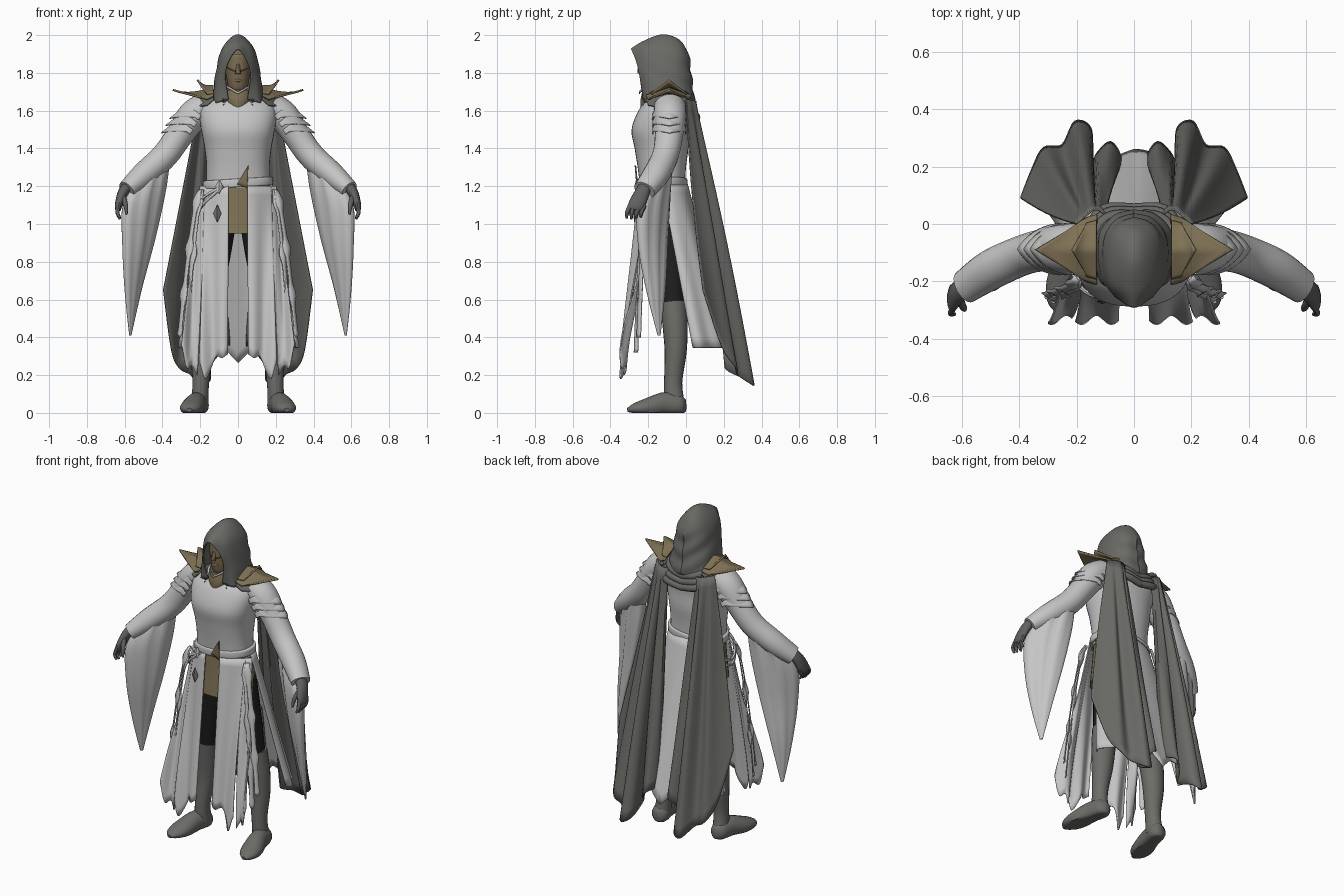
import bpy, bmesh, math
from mathutils import Vector as V

def material(name, c):
    m = bpy.data.materials.new(name)
    m.diffuse_color = (*c, 1)
    return m

WHITE = material("pale cloth", (0.56, 0.56, 0.56))
GREY = material("dark grey cloth", (0.14, 0.14, 0.13))
LEATHER = material("boot leather", (0.15, 0.15, 0.14))
GLOVE = material("glove grey", (0.12, 0.12, 0.117))
BROWN = material("bronze brown", (0.21, 0.165, 0.09))
SKIN = material("shaded face", (0.19, 0.135, 0.075))
BLACK = material("black trousers", (0.014, 0.014, 0.015))

def key(tab, t):
    """Smooth curve through the rows of a table, t in 0..1."""
    n = len(tab) - 1
    i = max(0, min(int(t * n), n - 1))
    f = t * n - i
    a, b, c, d = (tab[max(0, min(n, j))] for j in (i - 1, i, i + 1, i + 2))
    return [0.5 * (2*q + (r - p)*f + (2*p - 5*q + 4*r - s)*f*f + (3*q - p - 3*r + s)*f**3)
            for p, q, r, s in zip(a, b, c, d)]

def surface(name, f, nu, nv, mat, closed=False, mirror=False, thick=0.0):
    """Grid surface from f(u, v); closed ones wrap in u and get end caps."""
    bm = bmesh.new()
    cols = nu if closed else nu + 1
    g = [[bm.verts.new(f(i / nu, j / nv)) for i in range(cols)] for j in range(nv + 1)]
    for j in range(nv):
        for i in range(nu):
            k = (i + 1) % cols
            bm.faces.new((g[j][i], g[j][k], g[j + 1][k], g[j + 1][i]))
    if closed:
        bm.faces.new(g[0])
        bm.faces.new(g[-1][::-1])
    bmesh.ops.recalc_face_normals(bm, faces=bm.faces)
    me = bpy.data.meshes.new(name)
    bm.to_mesh(me)
    bm.free()
    ob = bpy.data.objects.new(name, me)
    bpy.context.collection.objects.link(ob)
    me.materials.append(mat)
    if thick:
        s = ob.modifiers.new("thickness", 'SOLIDIFY')
        s.thickness, s.offset = thick, 0
    if mirror:
        ob.modifiers.new("mirror", 'MIRROR')
    return ob

def loft(name, tab, mat, n=36, nv=24, p=1.0, tilt=0.0, mirror=False):
    """Horizontal oval rings: rows of z, cx, cy, rx, ry."""
    def f(u, v):
        z, cx, cy, rx, ry = key(tab, v)
        c, s = math.cos(u * math.tau), math.sin(u * math.tau)
        x = cx + rx * math.copysign(abs(c)**p, c)
        return x, cy + ry * math.copysign(abs(s)**p, s), z + tilt * x
    return surface(name, f, n, nv, mat, True, mirror)

def tube(name, tab, mat, n=16, nv=16, ref=(0, 1, 0), mirror=True, floor=None):
    """Round limb along a path: rows of x, y, z, side radius, depth radius."""
    def f(u, v):
        q = key(tab, v)
        t = (V(key(tab, min(1, v + .02))[:3]) - V(key(tab, max(0, v - .02))[:3])).normalized()
        a = t.cross(V(ref)).normalized()
        b = a.cross(t)
        w = V(q[:3]) + a * q[3] * math.cos(u * math.tau) + b * q[4] * math.sin(u * math.tau)
        if floor is not None:
            w.z = max(w.z, floor)
        return w
    return surface(name, f, n, nv, mat, True, mirror)

# torso, belt and hip wrap
loft("tunic_body", [(1.19, 0, -.125, .17, .118), (1.3, 0, -.128, .167, .128), (1.4, 0, -.13, .177, .142),
     (1.5, 0, -.138, .195, .15), (1.6, 0, -.112, .205, .14), (1.66, 0, -.09, .17, .115),
     (1.7, 0, -.09, .07, .07)], WHITE, p=.85)
loft("belt", [(1.195, 0, -.125, .172, .12), (1.2, 0, -.125, .185, .132), (1.235, 0, -.125, .185, .132),
     (1.24, 0, -.125, .17, .12)], WHITE, p=.9, tilt=.06)
loft("hip_wrap", [(1.2, 0, -.125, .165, .116), (1.08, 0, -.12, .175, .13), (.95, 0, -.12, .185, .145)], BROWN, p=.9)
surface("sash_tip", lambda u, v: (.055 - .055*v*(1 - u) - .005*v, -.268 + .01*v, 1.31 - .1*v - .02*u*v),
        4, 6, BROWN, thick=.008)

# legs and boots
tube("trouser_leg", [(.085, -.1, 1.08, .085, .09), (.12, -.09, .85, .083, .08), (.16, -.07, .56, .066, .066)], BLACK)
tube("boot_shaft", [(.163, -.067, .585, .072, .07), (.18, -.057, .45, .07, .066), (.19, -.055, .32, .062, .058),
     (.197, -.068, .16, .044, .048), (.203, -.06, .04, .047, .055)], LEATHER, n=20)
tube("boot_foot", [(.2, .0, .04, .02, .03), (.203, -.03, .04, .05, .055), (.22, -.11, .045, .052, .065),
     (.242, -.2, .03, .062, .05), (.255, -.27, .022, .05, .03), (.258, -.31, .015, .015, .01)],
     LEATHER, n=20, ref=(0, 0, 1), floor=0)

# sleeves, hanging sleeve tails and hands
tube("sleeve", [(.17, -.085, 1.62, .08, .085), (.24, -.085, 1.57, .082, .085), (.31, -.09, 1.47, .072, .075),
     (.39, -.11, 1.36, .07, .07), (.5, -.16, 1.26, .066, .07), (.59, -.22, 1.18, .05, .06)], WHITE, n=20, nv=24)
TAIL = [(.36, -.09, .53, -.17, 1.31, .05), (.385, -.09, .605, -.245, 1.14, .055), (.44, -.1, .607, -.245, .9, .042),
        (.51, -.11, .595, -.205, .65, .025), (.565, -.135, .575, -.15, .41, .004)]
def tail(u, v):
    x0, y0, x1, y1, z, t = key(TAIL, v)
    c, s = math.cos(u * math.tau), math.sin(u * math.tau)
    t *= 1 + .12 * math.sin(c * 9)
    d = V((x1 - x0, y1 - y0, 0)).normalized()
    return (x0 + x1)/2 + c*(x1 - x0)/2 - d.y*s*t, (y0 + y1)/2 + c*(y1 - y0)/2 + d.x*s*t, z - .05*c*(1 - v)
surface("sleeve_tail", tail, 32, 20, WHITE, True, True)
tube("hand", [(.585, -.215, 1.2, .03, .035), (.612, -.235, 1.16, .027, .04), (.632, -.262, 1.1, .02, .044),
     (.634, -.268, 1.075, .015, .038)], GLOVE)
for k in range(4):
    y = -.3 + .025 * k
    tube("finger", [(.632, y + .005, 1.1, .012, .012), (.638, y - .012, 1.06, .011, .011),
         (.625, y - .014, 1.025 + .006*abs(k - 1), .006, .006)], GLOVE, n=8, nv=6)
tube("thumb", [(.61, -.26, 1.15, .015, .015), (.595, -.29, 1.1, .013, .013), (.59, -.3, 1.05, .006, .006)], GLOVE, n=8, nv=6)

# pointed layers on the upper arms
D, N = V((.6, 0, -.8)), V((.8, 0, .6))
for k in range(3):
    P = V((.2 + .022*k, -.088, 1.58 - .038*k))
    def layer(u, v, P=P):
        a = (u - .5) * 3.4
        peak = max(0, 1 - abs(a) / 1.4)
        return P + D*v*(.03 + .085*peak) + (N*math.cos(a) + V((0, 1, 0))*math.sin(a))*(.086 + v*(.002 + .028*peak**2))
    surface("arm_layer", layer, 24, 4, WHITE, mirror=True, thick=.006)

# shoulder guards: grey base and two bronze tiers
for name, mat, dz, grow, reach, drop, curl in (("guard_base", GREY, -.02, .0, .15, .09, 0),
        ("guard_lower", BROWN, 0, .0, .215, .06, .05), ("guard_upper", BROWN, .012, -.02, .085, .01, .04)):
    def guard(u, v, dz=dz, grow=grow, reach=reach, drop=drop, curl=curl):
        w = 2*u - 1
        peak = 1 - abs(w)
        x = .13 + v*(.035 + (reach - .035)*peak)
        return (x, -.09 - w*(.122 + grow)*(1 - .1*v),
                1.68 + dz + .04*peak - drop*v*(.35 + .65*peak) + curl*v**3*peak)
    surface(name, guard, 16, 8, mat, mirror=True, thick=.01)

# hood: half arches from the face opening to the back of the head
HOOD = [[(.05, -.225, 1.66), (.068, -.245, 1.79), (.045, -.265, 1.87), (0, -.29, 1.925)],
        [(.115, -.2, 1.64), (.1, -.2, 1.8), (.07, -.215, 1.92), (0, -.225, 1.965)],
        [(.135, -.11, 1.63), (.114, -.12, 1.8), (.08, -.125, 1.93), (0, -.125, 2.0)],
        [(.13, -.02, 1.63), (.105, -.04, 1.78), (.075, -.04, 1.91), (0, -.04, 1.975)],
        [(.07, .035, 1.63), (.06, .015, 1.76), (.045, .005, 1.87), (0, .0, 1.92)],
        [(0, .045, 1.63), (0, .03, 1.75), (0, .02, 1.84), (0, .017, 1.87)]]
def hood(u, v):
    half = [key(list(col), v) for col in zip(*HOOD)]
    x, y, z = key(half + [(-a, b, c) for a, b, c in half[-2::-1]], u)
    fold = .005 * math.sin(z*60 + v*9 + x*15) * v * min(1, (2 - z)*5)
    return x * (1 + fold*8), y + fold, z
surface("hood", hood, 44, 32, GREY, thick=.008)

# face, mask, nose, lips and collar
loft("face", [(1.69, 0, -.165, .03, .035), (1.72, 0, -.165, .05, .06), (1.8, 0, -.155, .064, .075),
     (1.88, 0, -.15, .062, .07), (1.94, 0, -.14, .02, .02)], SKIN, n=24, nv=16)
surface("face_mask", lambda u, v: (.062*math.sin((u - .5)*2.4), -.155 - .083*math.cos((u - .5)*2.4),
        1.9 - .1*v + .03*v*abs(2*u - 1)), 12, 6, BROWN, thick=.006)
tube("nose", [(0, -.225, 1.86, .01, .008), (0, -.242, 1.82, .012, .014), (0, -.246, 1.795, .015, .01)], BROWN, n=8, nv=6, mirror=False)
tube("lips", [(-.025, -.218, 1.757, .003, .003), (0, -.23, 1.76, .007, .008), (.025, -.218, 1.757, .003, .003)],
     BROWN, n=8, nv=8, ref=(0, 0, 1), mirror=False)
loft("collar", [(1.62, 0, -.15, .06, .09), (1.66, 0, -.15, .08, .09), (1.71, 0, -.15, .075, .08)], BROWN)
surface("collar_trim", lambda u, v: (.07*(2*u - 1), -.247 + .09*(2*u - 1)**2, 1.7 - .012*v + .04*abs(2*u - 1)),
        8, 2, WHITE, thick=.005)

# scarf folds round the shoulders and upper back
for k in range(3):
    z, r = 1.66 - .03*k, .012*k
    tube("scarf_fold", [(0, .03 + r, z - .045, .018, .02), (.08 + r, .025 + r, z - .025, .02, .022), (.135 + r, -.03, z, .02, .022),
         (.13 + r/2, -.13, z + .012, .018, .02), (.07, -.22, z - .005, .012, .012)], GREY, n=10, nv=20, ref=(0, 0, 1))

# two cloak tails, fanned into folds at the hem
HEM = [(.08, .14, .42), (.045, .22, .36), (.08, .285, .33), (.125, .25, .28), (.15, .21, .23), (.15, .33, .17),
       (.205, .357, .145), (.25, .275, .2), (.315, .265, .24), (.355, .19, .35), (.395, .09, .65)]
TOP = [(.1, .035, 1.64), (.14, .05, 1.65), (.2, .0, 1.66)]
def cloak(u, v):
    w = V(key(TOP, u)).lerp(V(key(HEM, u)), v)
    w.y += .012 * math.sin(u * 24) * math.sin(v * math.pi)
    return w
surface("cloak_tail", cloak, 50, 24, GREY, mirror=True, thick=.008)

# back skirt wrapping round both sides
def back_skirt(u, v):
    a = (u*1.08 - .04) * math.pi
    c, s = math.cos(a), math.sin(a)
    rip = 1 + .04*v*math.sin(u*30)
    mid = max(0, 1 - abs(c)*4)
    return ((.175 + .135*v)*c*rip, -.115 + .175*v + (.118 + .065*v)*s*rip + .01*v*mid, 1.22 - (.875 + .08*mid)*v)
surface("back_skirt", back_skirt, 60, 16, WHITE, thick=.008)

# front skirt panels: x at top, x at hem, hem heights
for name, a, b, c, d, hem in (("front_panel", .05, .175, .055, .205, [(.31,), (.29,), (.3,), (.23,), (.18,), (.27,)]),
                              ("side_panel", .165, .2, .215, .3, [(.2,), (.25,), (.24,), (.36,)])):
    def panel(u, v, a=a, b=b, c=c, d=d, hem=hem):
        x = (a + (b - a)*u)*(1 - v) + (c + (d - c)*u)*v
        y = -.258 - .075*v + .11*(x/.2)**2*(1 - v)**1.5 + .016*v*math.sin(x*60)
        return x, y, 1.2 - (1.2 - key(hem, u)[0])*v
    surface(name, panel, 20, 20, WHITE, mirror=True, thick=.007)

# hanging ribbons with lozenge swellings
for x0, x1, y1, z1 in ((.19, .285, -.265, .32), (.2, .31, -.25, .4)):
    def ribbon(u, v, x0=x0, x1=x1, y1=y1, z1=z1):
        w = (.009 + .012*max(0, math.sin(v*20))**2) * (1 if v < .98 else .1)
        return (x0 + (x1 - x0)*v**.7 + (u - .5)*2*w, -.19 + (y1 + .19)*v**.4 + .02*(u - .5), 1.18 - (1.18 - z1)*v)
    surface("ribbon", ribbon, 2, 40, WHITE, mirror=True, thick=.006)

# hip straps and pendants
for k in range(2):
    tube("hip_strap", [(-.08, -.262, 1.2, .008, .008), (-.17, -.235, 1.15 - .03*k, .008, .008), (-.22, -.15, 1.09 - .03*k, .008, .008),
         (-.21, -.05, 1.12 - .03*k, .008, .008), (-.12, .005, 1.19, .008, .008)], WHITE, n=8, nv=20, ref=(0, 0, 1), mirror=False)
loft("pendant", [(1.1, -.11, -.268, .003, .003), (1.055, -.11, -.27, .022, .009), (1.01, -.11, -.273, .002, .002)],
     LEATHER, n=4, nv=2)
loft("belt_charm", [(1.23, -.1, -.262, .004, .004), (1.2, -.1, -.265, .02, .009), (1.16, -.1, -.265, .002, .002)],
     WHITE, n=4, nv=2)

# smooth shading, sharp edges kept
for ob in bpy.context.scene.objects:
    ob.select_set(True)
    bpy.context.view_layer.objects.active = ob
bpy.ops.object.shade_smooth_by_angle(angle=math.radians(45))
